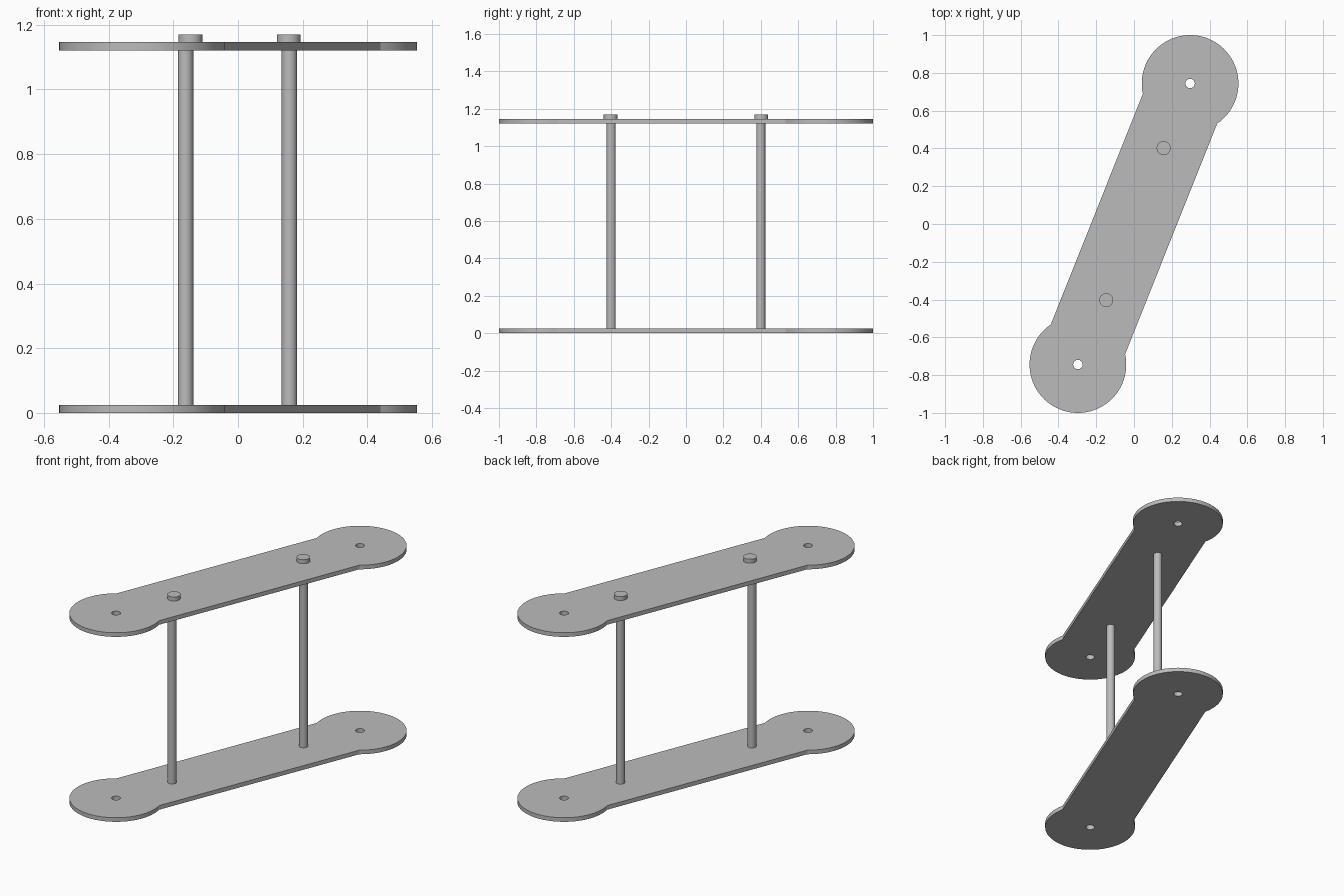
import bpy
import bmesh
import math
from mathutils import Vector

cube = bpy.data.objects.get("Cube")
if cube:
    bpy.data.objects.remove(cube, do_unlink=True)

LOBE = Vector((0.297, 0.744))      # centre of the lobe at +y; the other is opposite
LOBE_R, NECK_HALF, HOLE_R = 0.256, 0.212, 0.025
THICK, TOP_Z = 0.025, 1.121

grey = bpy.data.materials.new("plain_grey")
grey.use_nodes = True
colour = (0.5, 0.5, 0.5, 1)
grey.diffuse_color = colour
grey.node_tree.nodes["Principled BSDF"].inputs["Base Color"].default_value = colour


def finish(obj):
    obj.data.materials.append(grey)
    bpy.ops.object.select_all(action="DESELECT")
    obj.select_set(True)
    bpy.context.view_layer.objects.active = obj
    bpy.ops.object.shade_smooth_by_angle(angle=math.radians(30))


def arc(centre, radius, start, end, steps):
    return [centre + radius * Vector((math.cos(a), math.sin(a)))
            for a in (start + (end - start) * i / steps for i in range(steps + 1))]


def plate(name, z):
    """Slanted bar with a round lobe and a pin hole at each end."""
    heading = math.atan2(LOBE.y, LOBE.x)
    sweep = math.pi - math.asin(NECK_HALF / LOBE_R)
    outline = []
    for centre, facing in ((LOBE, heading), (-LOBE, heading + math.pi)):
        outline += arc(centre, LOBE_R, facing - sweep, facing + sweep, 56)
    holes = [arc(c, HOLE_R, 0, math.tau, 24)[:-1] for c in (LOBE, -LOBE)]

    bm = bmesh.new()
    edges = []
    for loop in [outline] + holes:
        verts = [bm.verts.new((p.x, p.y, z)) for p in loop]
        edges += [bm.edges.new((v, verts[i - 1])) for i, v in enumerate(verts)]
    bmesh.ops.triangle_fill(bm, edges=edges, use_beauty=True)
    top = bmesh.ops.extrude_face_region(bm, geom=bm.faces[:], use_keep_orig=True)
    moved = [g for g in top["geom"] if isinstance(g, bmesh.types.BMVert)]
    bmesh.ops.translate(bm, verts=moved, vec=(0, 0, THICK))
    bmesh.ops.recalc_face_normals(bm, faces=bm.faces[:])
    mesh = bpy.data.meshes.new(name)
    bm.to_mesh(mesh)
    bm.free()
    obj = bpy.data.objects.new(name, mesh)
    bpy.context.collection.objects.link(obj)
    finish(obj)


def cylinder(name, x, y, radius, low, high):
    bpy.ops.mesh.primitive_cylinder_add(vertices=32, radius=radius, depth=high - low,
                                        location=(x, y, (low + high) / 2))
    bpy.context.object.name = name
    finish(bpy.context.object)


# Plates
plate("bottom_plate", 0)
plate("top_plate", TOP_Z)

# Connecting rods and the caps above them
cylinder("front_rod", -0.162, -0.40, 0.024, 0.02, TOP_Z + 0.005)
cylinder("back_rod", 0.159, 0.40, 0.024, 0.02, TOP_Z + 0.005)
cylinder("front_cap", -0.147, -0.403, 0.037, TOP_Z + 0.02, 1.17)
cylinder("back_cap", 0.157, 0.402, 0.037, TOP_Z + 0.02, 1.17)
